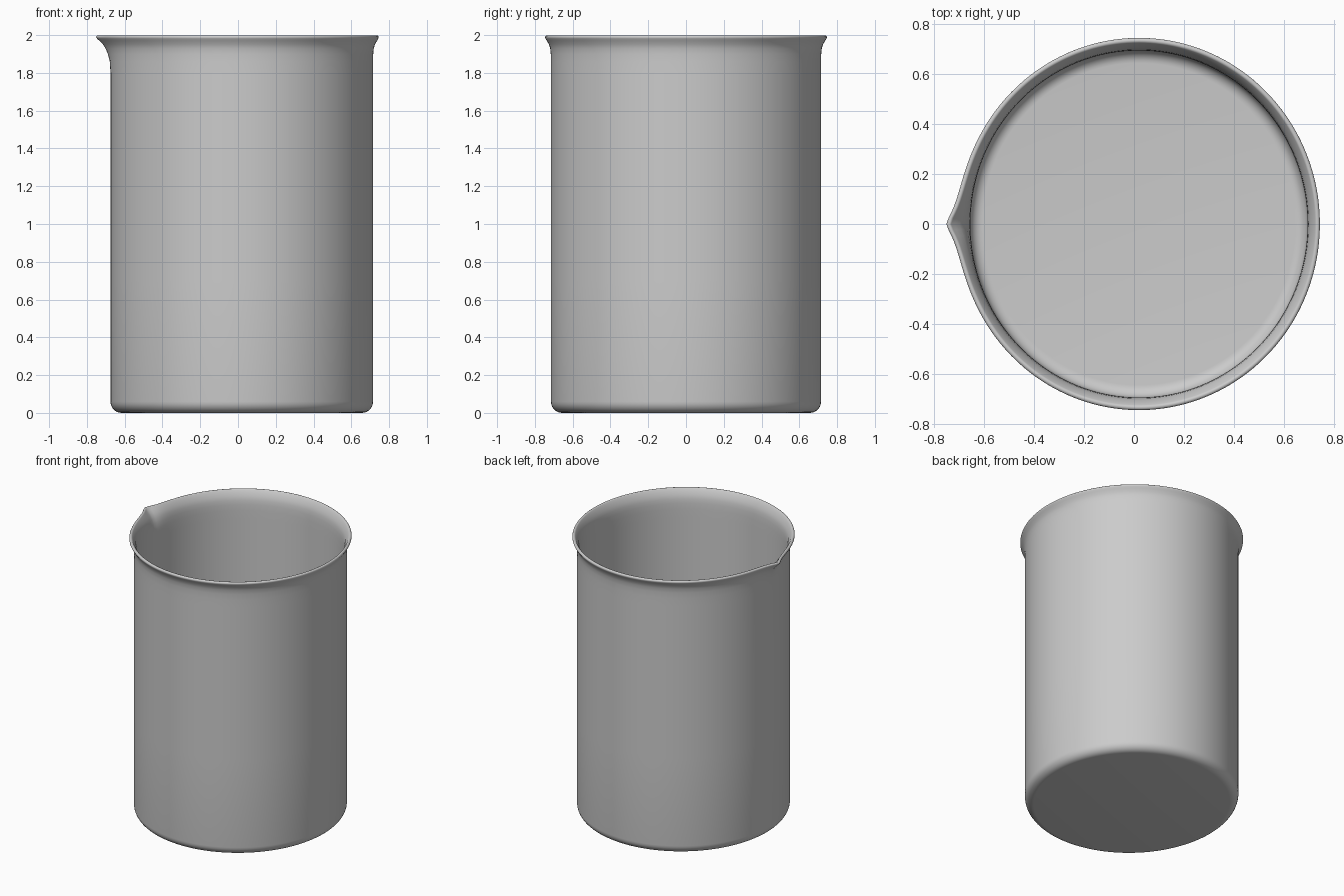
import bpy, bmesh, math

if "Cube" in bpy.data.objects:
    bpy.data.objects.remove(bpy.data.objects["Cube"])

SEG = 192
CX = 0.02          # bowl centre is shifted away from the spout
SX = 0.972         # slight ovality in x


def arc(cr, cz, rad, a0, a1, n=7):
    """Points of a rounded corner in the (radius, z) profile."""
    return [(cr + rad * math.cos(math.radians(a0 + (a1 - a0) * i / n)),
             cz + rad * math.sin(math.radians(a0 + (a1 - a0) * i / n)))
            for i in range(n + 1)]


# Wall profile: outside from the base up, over the flared lip, down the inside
outer = arc(0.655, 0.06, 0.06, -90, 0)
outer += [(0.715, z) for z in (0.7, 1.3, 1.8, 1.86)]
outer += [(0.716, 1.90), (0.719, 1.93), (0.726, 1.952), (0.737, 1.970)]
lip = arc(0.735, 1.988, 0.011, -40, 150)
inner = [(0.717, 1.978), (0.706, 1.958), (0.699, 1.93), (0.696, 1.90)]
inner += [(0.695, z) for z in (1.86, 1.8, 1.3, 0.7)]
inner += arc(0.645, 0.07, 0.05, 0, -90)
profile = outer + lip + inner


def place(r, z, a):
    """Point on the beaker wall, pulled outward around the pouring spout."""
    x, y = CX + SX * r * math.cos(a), r * math.sin(a)
    if math.cos(a) < 0 and z > 1.82:
        t = min(1, (z - 1.82) / 0.17)
        x -= 0.047 * t ** 1.7 * math.exp(-(math.sqrt(y * y + 0.0003) - 0.0173) / 0.065)
    return x, y, z


bm = bmesh.new()
rings = [[bm.verts.new(place(r, z, 2 * math.pi * i / SEG)) for i in range(SEG)]
         for r, z in profile]
for lo, hi in zip(rings, rings[1:]):
    for i in range(SEG):
        j = (i + 1) % SEG
        bm.faces.new((lo[i], lo[j], hi[j], hi[i]))

# Base underside and inside floor
bm.faces.new(rings[0][::-1])
bm.faces.new(rings[-1])
bmesh.ops.recalc_face_normals(bm, faces=bm.faces[:])

mesh = bpy.data.meshes.new("beaker")
bm.to_mesh(mesh)
bm.free()
beaker = bpy.data.objects.new("beaker", mesh)
bpy.context.collection.objects.link(beaker)
bpy.context.view_layer.objects.active = beaker
beaker.select_set(True)
bpy.ops.object.shade_smooth_by_angle(angle=math.radians(50))
